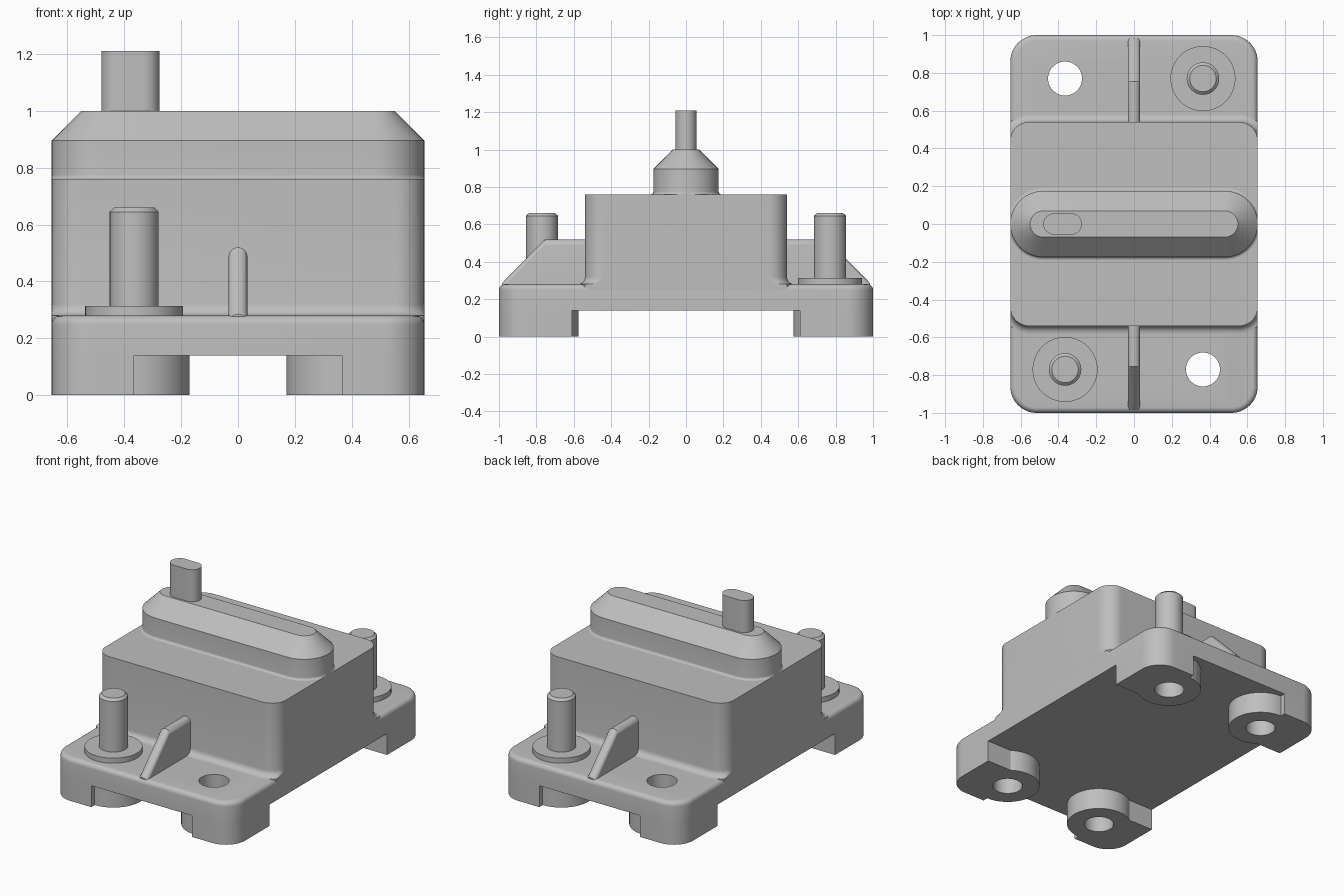
import bpy, bmesh
from math import sin, cos, pi, radians, asin

if "Cube" in bpy.data.objects:
    bpy.data.objects.remove(bpy.data.objects["Cube"], do_unlink=True)

grey = bpy.data.materials.new("plain grey")
grey.use_nodes = True
colour = (0.52, 0.52, 0.52, 1)
grey.diffuse_color = colour
grey.node_tree.nodes["Principled BSDF"].inputs["Base Color"].default_value = colour

HX, HY = 0.655, 1.0
BODY_Y = 0.54
HOLE_X, HOLE_Y = 0.365, 0.77


def arc(cx, cy, r, a0, a1, n):
    """Points along an arc, angles in degrees."""
    return [(cx + r * cos(radians(a0 + (a1 - a0) * i / n)),
             cy + r * sin(radians(a0 + (a1 - a0) * i / n))) for i in range(n + 1)]


def rounded(hx, hy, r, grow=0, cx=0, n=12):
    """Rounded rectangle, offset outwards by grow, clipped to the base width."""
    pts = []
    for k, (sx, sy) in enumerate([(1, 1), (-1, 1), (-1, -1), (1, -1)]):
        pts += arc(cx + sx * (hx - r), sy * (hy - r), r + grow, 90 * k, 90 * k + 90, n)
    return [(max(-HX, min(HX, x)), y) for x, y in pts]


def circle(cx, cy, r, n=48):
    return arc(cx, cy, r, 0, 360, n)[:-1]


def make(name, bm, smooth=True):
    bmesh.ops.remove_doubles(bm, verts=bm.verts, dist=1e-5)
    bmesh.ops.recalc_face_normals(bm, faces=bm.faces)
    mesh = bpy.data.meshes.new(name)
    bm.to_mesh(mesh)
    bm.free()
    mesh.materials.append(grey)
    ob = bpy.data.objects.new(name, mesh)
    bpy.context.collection.objects.link(ob)
    if smooth:
        finish(ob)
    return ob


def finish(ob):
    bpy.ops.object.select_all(action='DESELECT')
    bpy.context.view_layer.objects.active = ob
    ob.select_set(True)
    for m in list(ob.modifiers):
        bpy.ops.object.modifier_apply(modifier=m.name)
    bpy.ops.object.shade_smooth_by_angle(angle=radians(30))


def loft(bm, rings):
    """Skin a list of equal-length rings of 3D points and cap both ends."""
    rows = [[bm.verts.new(p) for p in ring] for ring in rings]
    for a, b in zip(rows, rows[1:]):
        for i in range(len(a)):
            j = (i + 1) % len(a)
            bm.faces.new((a[i], a[j], b[j], b[i]))
    bm.faces.new(rows[0][::-1])
    bm.faces.new(rows[-1])


def stack(name, layers, smooth=True):
    """Solid from (outline, height) layers."""
    bm = bmesh.new()
    loft(bm, [[(x, y, z) for x, y in pts] for pts, z in layers])
    return make(name, bm, smooth)


def flare(r, z, n=6):
    """Concave fillet steps: (offset, height)."""
    return [(r * (1 - sin(i * pi / 2 / n)), z + r * (1 - cos(i * pi / 2 / n)))
            for i in range(n + 1)]


# Base plate with a rounded top edge
E = 0.03
layers = [(rounded(HX, HY, 0.14), 0.14)]
for i in range(7):
    t = i * pi / 12
    layers.append((rounded(HX, HY, 0.14, -E * (1 - cos(t))), 0.28 - E + E * sin(t)))
drilled = [stack("base_plate", layers, False)]

# Corner feet: square outer corner joined to a round boss
R, INNER = 0.195, 0.61
low = 360 - asin((HOLE_Y - INNER) / R) * 180 / pi
foot = [(HOLE_X, HY)] + arc(HOLE_X, HOLE_Y, R, 90, low, 36) + [(HX, INNER)]
foot += arc(HX - 0.14, HY - 0.14, 0.14, 0, 90, 12)
corners = {"front_right": (-1, -1), "front_left": (1, -1),
           "back_right": (-1, 1), "back_left": (1, 1)}
for label, (sx, sy) in corners.items():
    pts = [(sx * x, sy * y) for x, y in foot]
    drilled.append(stack(label + "_foot", [(pts, 0), (pts, 0.14)], False))

# Bolt holes through plate and feet
bm = bmesh.new()
for sx, sy in corners.values():
    c = circle(sx * HOLE_X, sy * HOLE_Y, 0.09)
    loft(bm, [[(x, y, z) for x, y in c] for z in (-0.1, 0.4)])
cutter = make("hole_cutter", bm, False)
cutter.hide_render = True
for ob in drilled:
    mod = ob.modifiers.new("holes", 'BOOLEAN')
    mod.operation = 'DIFFERENCE'
    mod.solver = 'EXACT'
    mod.object = cutter
    finish(ob)
bpy.data.objects.remove(cutter, do_unlink=True)

# Main housing, flared where it meets the plate
layers = [(rounded(HX, BODY_Y, 0.1, 0.04), 0.2)]
layers += [(rounded(HX, BODY_Y, 0.1, o), z) for o, z in flare(0.04, 0.28)]
layers.append((rounded(HX, BODY_Y, 0.1), 0.76))
stack("housing", layers)

# Raised ridge with chamfered top
layers = [(rounded(HX, 0.175, 0.175, o), z) for o, z in flare(0.015, 0.76)]
layers += [(rounded(HX, 0.175, 0.175), 0.895),
           (rounded(HX, 0.175, 0.175, -0.105), 1.0)]
stack("ridge", layers)

# Flat lever standing on the ridge
lever = rounded(0.102, 0.056, 0.056, cx=-0.378)
stack("lever", [(lever, 0.99), (lever, 1.21)])

# Terminal studs with washers, on opposite corners
for label in ("front_right", "back_left"):
    x, y = (s * h for s, h in zip(corners[label], (HOLE_X, HOLE_Y)))
    washer = circle(x, y, 0.172)
    stack(label + "_washer", [(washer, 0.28), (washer, 0.313)])
    stack(label + "_stud", [(circle(x, y, 0.086), 0.3), (circle(x, y, 0.086), 0.645),
                            (circle(x, y, 0.07), 0.66)])

# Round-topped ribs bracing the housing
W = 0.033
for label, s in (("front", -1), ("back", 1)):
    rings = []
    for y, top in ((0.5, 0.52), (0.755, 0.52), (0.985, 0.285)):
        arch = arc(0, top - W, W, 0, 180, 12)
        rings.append([(x, s * y, z) for x, z in [(W, 0.2)] + arch + [(-W, 0.2)]])
    bm = bmesh.new()
    loft(bm, rings)
    make(label + "_rib", bm)
